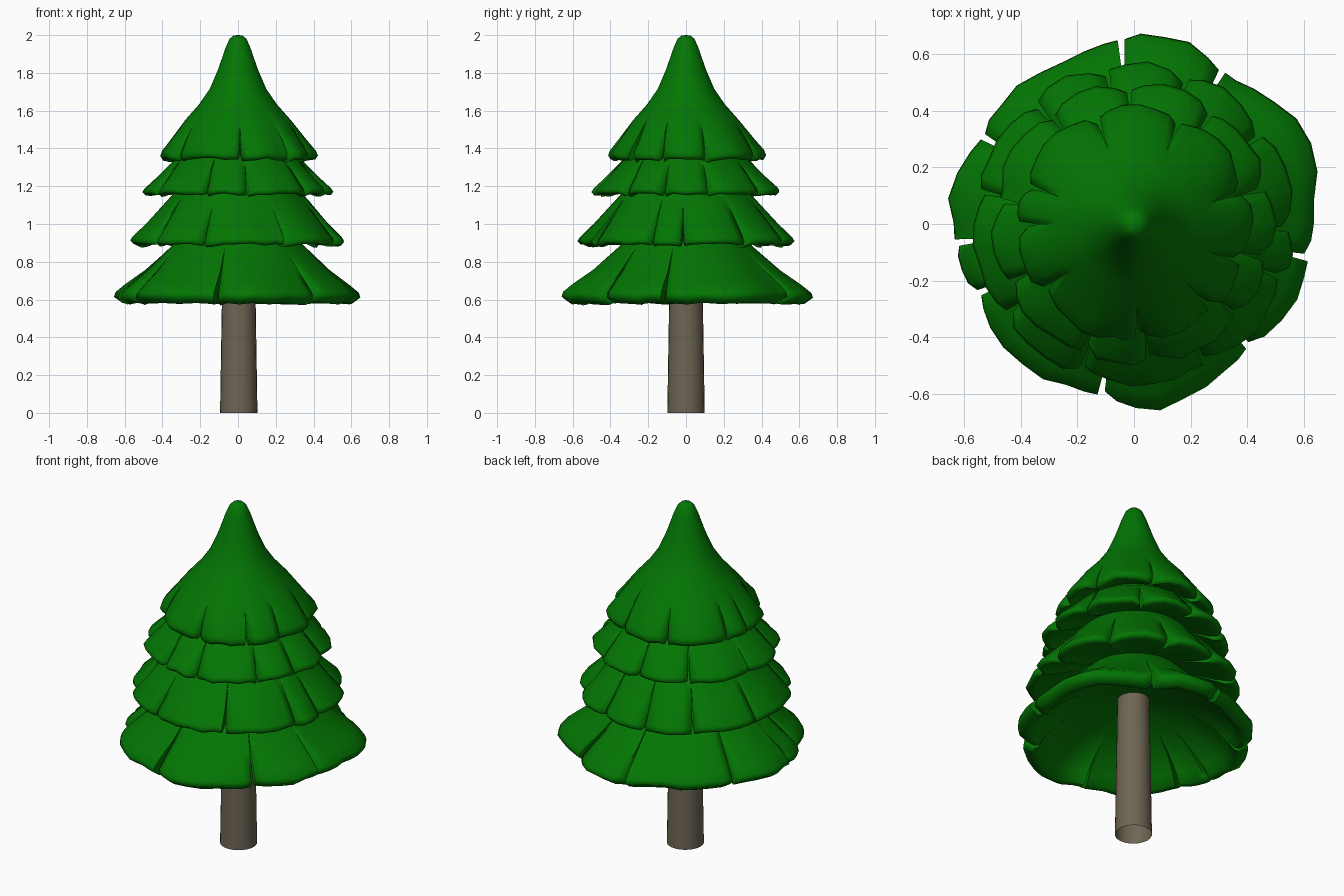
import bpy, bmesh, math, random

if "Cube" in bpy.data.objects:
    bpy.data.objects.remove(bpy.data.objects["Cube"])

random.seed(4)


def material(name, color):
    m = bpy.data.materials.new(name)
    m.diffuse_color = (*color, 1)
    m.use_nodes = True
    m.node_tree.nodes["Principled BSDF"].inputs["Base Color"].default_value = m.diffuse_color
    return m


GREEN = material("needles", (0.001, 0.18, 0.001))
BROWN = material("bark", (0.155, 0.13, 0.088))


def finish(bm, name, mat, angle):
    bmesh.ops.remove_doubles(bm, verts=bm.verts, dist=0.0008)
    bmesh.ops.recalc_face_normals(bm, faces=bm.faces)
    me = bpy.data.meshes.new(name)
    bm.to_mesh(me)
    bm.free()
    ob = bpy.data.objects.new(name, me)
    bpy.context.collection.objects.link(ob)
    me.materials.append(mat)
    bpy.ops.object.select_all(action='DESELECT')
    ob.select_set(True)
    bpy.context.view_layer.objects.active = ob
    bpy.ops.object.shade_smooth_by_angle(angle=math.radians(angle))


def hem_radius(table, deg):
    """Linear lookup of the irregular hem outline."""
    deg = (deg + 10) % 360 - 10
    pts = table + [(table[0][0] + 360, table[0][1])]
    for (a, r), (b, s) in zip(pts, pts[1:]):
        if a <= deg <= b:
            return r + (s - r) * (deg - a) / (b - a)
    return pts[-1][1]


def tier(name, outer, inner, slits, gap=0.010, sink=0.03, hem=None):
    """Skirt of flaps. Profile points are (radius, height, slit weight)."""
    bm = bmesh.new()
    profile = outer + inner
    slits = sorted(slits)
    for i, a0 in enumerate(slits):
        a1 = slits[(i + 1) % len(slits)]
        if a1 <= a0:
            a1 += 360
        n = max(4, round((a1 - a0) / 7))
        cols = []
        for c in range(n + 1):
            u = c / n
            u = 0.5 * u + 0.5 * u * u * (3 - 2 * u)
            deg = a0 + (a1 - a0) * u
            dr = random.uniform(-0.008, 0.008)
            dz = random.uniform(-0.006, 0.006)
            # flap edges curl in and down, the middle bows outward
            tuck = (-sink * ((1 - u) ** 8 + 0.35 * u ** 8)
                    + 0.012 * math.sin(math.pi * u))
            if hem:
                dr += hem_radius(hem, deg) - 0.65
                tuck *= 0.5
            col = []
            for r, z, w in profile:
                g = gap * w * w / max(r, 0.05)
                a = math.radians(deg) + g * (1 - 2 * u)
                rr = r + w * (tuck + dr)
                zz = z + w * (dz + 0.3 * tuck)
                col.append(bm.verts.new((rr * math.cos(a), rr * math.sin(a), zz)))
            cols.append(col)
        for p, q in zip(cols, cols[1:]):
            for k in range(len(profile) - 1):
                bm.faces.new((p[k], q[k], q[k + 1], p[k + 1]))
        # thickness walls along the slits
        no = len(outer)
        for col in (cols[0], cols[-1]):
            for k in range(len(inner) - 1):
                if outer[no - 1 - k][2] > 0:
                    bm.faces.new((col[no - 1 - k], col[no - 2 - k],
                                  col[no + k + 1], col[no + k]))
    finish(bm, name, GREEN, 85)


# Crown with rounded tip
tier("top_tier",
     [(0.0005, 2.0, 0), (0.025, 1.998, 0), (0.045, 1.98, 0), (0.065, 1.935, 0),
      (0.105, 1.82, 0), (0.15, 1.715, 0), (0.205, 1.635, 0), (0.28, 1.55, 0),
      (0.36, 1.44, .5), (0.40, 1.385, .9), (0.408, 1.36, 1)],
     [(0.395, 1.34, 1), (0.375, 1.345, .9), (0.33, 1.36, .5), (0.24, 1.40, 0)],
     [16, 66, 109, 160, 180, 216, 272, 312, 340])

# Middle skirts
tier("upper_middle_tier",
     [(0.24, 1.41, 0), (0.33, 1.345, 0), (0.42, 1.25, .5), (0.48, 1.19, .9),
      (0.49, 1.172, 1)],
     [(0.475, 1.155, 1), (0.45, 1.158, .9), (0.40, 1.17, .5), (0.28, 1.215, 0)],
     [15, 55, 92, 127, 170, 205, 248, 276, 318, 345])
tier("lower_middle_tier",
     [(0.28, 1.225, 0), (0.37, 1.13, 0), (0.48, 1.0, .5), (0.55, 0.925, .9),
      (0.56, 0.905, 1)],
     [(0.545, 0.888, 1), (0.515, 0.89, .9), (0.45, 0.905, .5), (0.25, 0.97, 0)],
     [35, 70, 100, 129, 168, 215, 250, 297, 340, 358])

# Widest skirt with a rolled hem, hollow underneath
BOTTOM = [(-10, .63), (8, .65), (24, .68), (33, .68), (45, .65), (58, .63),
          (62, .64), (78, .675), (93, .665), (113, .63), (148, .635),
          (152, .62), (168, .66), (184, .64), (200, .617), (205, .61),
          (223, .63), (258, .62), (275, .66), (300, .61), (314, .60),
          (330, .63), (348, .633)]
tier("bottom_tier",
     [(0.25, 0.98, 0), (0.36, 0.875, 0), (0.49, 0.755, .4), (0.59, 0.68, .8),
      (0.64, 0.637, .95), (0.648, 0.612, 1)],
     [(0.60, 0.578, 1), (0.57, 0.585, .95), (0.53, 0.635, .8), (0.43, 0.71, .4),
      (0.30, 0.78, 0), (0.06, 0.83, 0)],
     [60, 94, 150, 186, 204, 259, 313, 349], gap=0.013, hem=BOTTOM)

# Trunk, open at the foot
bm = bmesh.new()
bmesh.ops.create_cone(bm, cap_ends=False, segments=24, radius1=0.099,
                      radius2=0.085, depth=0.86)
bmesh.ops.translate(bm, verts=bm.verts, vec=(0.004, 0, 0.43))
finish(bm, "trunk", BROWN, 40)
